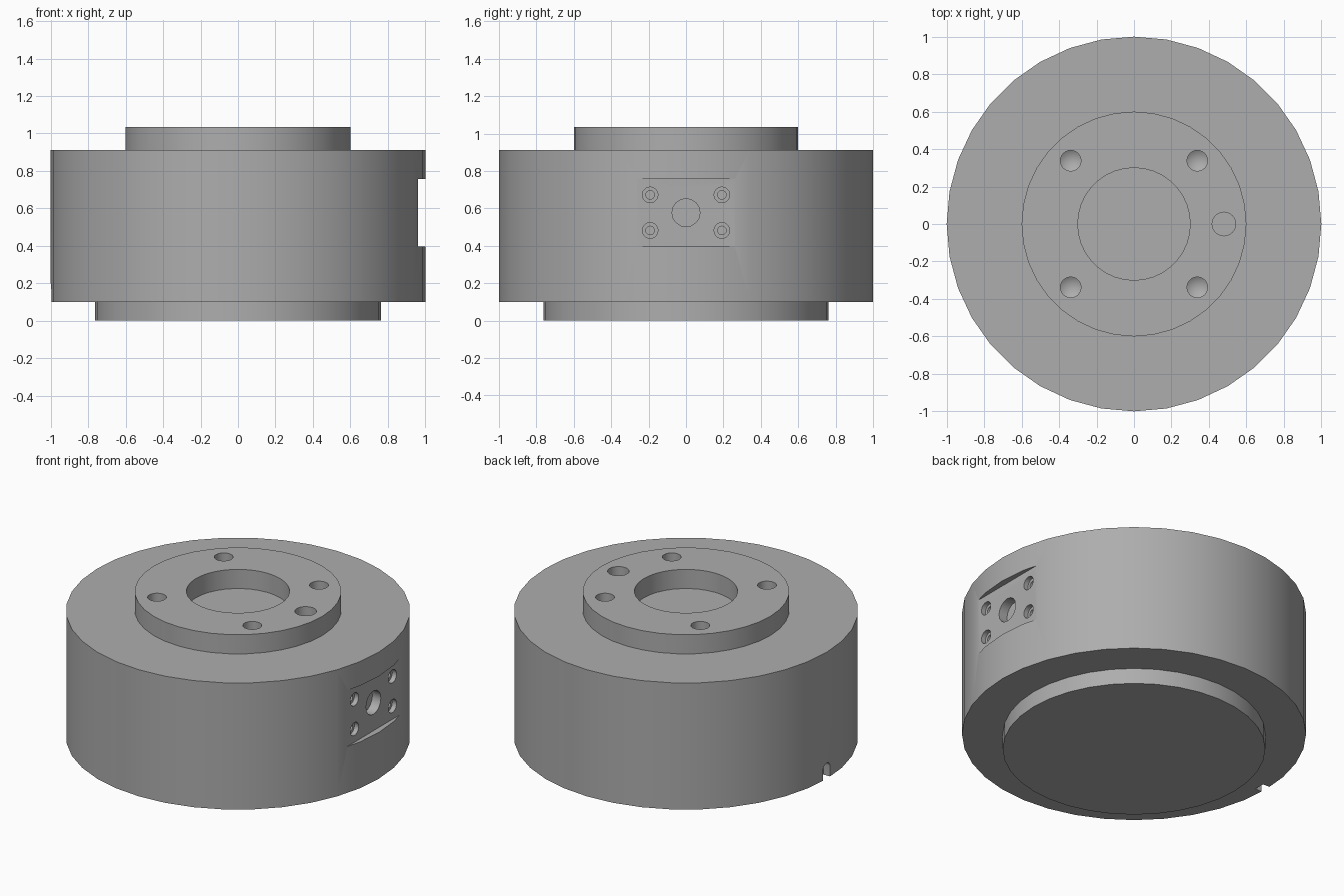
import bpy, bmesh
from math import cos, sin, pi, radians
from mathutils import Matrix, Vector

old = bpy.data.objects.get("Cube")
if old:
    bpy.data.objects.remove(old)

GREY = (0.42, 0.42, 0.42, 1)
metal = bpy.data.materials.new("machined grey")
metal.use_nodes = True
metal.diffuse_color = GREY
metal.node_tree.nodes["Principled BSDF"].inputs["Base Color"].default_value = GREY

TO_SIDE = Matrix.Rotation(pi / 2, 4, 'Y')   # turns local z to +x


def add_object(name, bm):
    bmesh.ops.recalc_face_normals(bm, faces=bm.faces)
    mesh = bpy.data.meshes.new(name)
    bm.to_mesh(mesh)
    bm.free()
    ob = bpy.data.objects.new(name, mesh)
    bpy.context.collection.objects.link(ob)
    mesh.materials.append(metal)
    return ob


def turned(name, profile, sides=36, matrix=Matrix()):
    """Solid of revolution from (radius, z) pairs; radius 0 makes a tip."""
    bm = bmesh.new()
    rings = []
    for r, z in profile:
        count = sides if r else 1
        rings.append([bm.verts.new((r * cos(2 * pi * i / sides), r * sin(2 * pi * i / sides), z))
                      for i in range(count)])
    for a, b in zip(rings, rings[1:]):
        for i in range(sides):
            j = (i + 1) % sides
            quad = [a[i % len(a)], a[j % len(a)], b[j % len(b)], b[i % len(b)]]
            bm.faces.new(list(dict.fromkeys(quad)))
    for ring in (rings[0], rings[-1]):
        if len(ring) > 1:
            bm.faces.new(ring)
    bm.transform(matrix)
    return add_object(name, bm)


def rounded_block(name, width, height, radius, x0, x1, centre):
    """Prism along x with a rounded rectangular outline in y and z."""
    bm = bmesh.new()
    outline = []
    for k, (sy, sz) in enumerate([(1, 1), (-1, 1), (-1, -1), (1, -1)]):
        for step in range(7):
            a = radians(90 * k + 15 * step)
            outline.append((centre[0] + sy * (width / 2 - radius) + radius * cos(a),
                            centre[1] + sz * (height / 2 - radius) + radius * sin(a)))
    face = bm.faces.new([bm.verts.new((x0, y, z)) for y, z in outline])
    top = bmesh.ops.extrude_face_region(bm, geom=[face])["geom"]
    moved = [v for v in top if isinstance(v, bmesh.types.BMVert)]
    bmesh.ops.translate(bm, verts=moved, vec=(x1 - x0, 0, 0))
    return add_object(name, bm)


def cut(target, cutters):
    for c in cutters:
        c.hide_render = True
        mod = target.modifiers.new("cut", 'BOOLEAN')
        mod.operation, mod.solver, mod.object = 'DIFFERENCE', 'EXACT', c
        bpy.context.view_layer.objects.active = target
        bpy.ops.object.modifier_apply(modifier=mod.name)
        bpy.data.objects.remove(c)


# Main turned parts
base = turned("base_disc", [(0.763, 0), (0.763, 0.1)])
body = turned("main_body", [(1, 0.1), (1, 0.912)])
flange = turned("top_flange", [(0.6, 0.912), (0.6, 1.035)])

# Flange: central bore, four drilled holes, one dowel hole
BORE, TOP = 0.3, 1.035
cutters = [turned("bore_cutter", [(BORE, 0.85), (BORE, 1.1)])]
for sx in (1, -1):
    for sy in (1, -1):
        place = Matrix.Translation((sx * 0.338, sy * 0.338, TOP))
        cutters.append(turned("drill_cutter", [(0, -0.115), (0.055, -0.08), (0.055, 0.05)], 24, place))
dowel = Matrix.Translation((0.48, 0, TOP))
cutters.append(turned("dowel_cutter", [(0.063, -0.1), (0.063, 0.05)], 24, dowel))
cut(flange, cutters)

# Side pocket with a connector opening and four counterbored screw holes
FLOOR, MID = 0.961, 0.577
cutters = [rounded_block("pocket_cutter", 0.56, 0.36, 0.02, FLOOR, 1.1, (0, MID))]
opening = Matrix.Translation((FLOOR, 0, MID)) @ TO_SIDE
cutters.append(turned("opening_cutter", [(0.075, -0.06), (0.075, 0.08)], 16, opening))
for sy in (1, -1):
    for sz in (1, -1):
        place = Matrix.Translation((FLOOR, sy * 0.192, MID + sz * 0.095)) @ TO_SIDE
        steps = [(0.023, -0.08), (0.023, -0.03), (0.042, -0.03), (0.042, 0.08)]
        cutters.append(turned("screw_cutter", steps, 20, place))

# Round-topped notch in the lower edge opposite the pocket
cutters.append(rounded_block("notch_cutter", 0.07, 0.2, 0.034, -1.1, -0.95, (0, 0.1)))
cut(body, cutters)

# Smooth walls, sharp rims
for ob in (base, body, flange):
    bpy.ops.object.select_all(action='DESELECT')
    ob.select_set(True)
    bpy.context.view_layer.objects.active = ob
    bpy.ops.object.shade_smooth_by_angle(angle=radians(30))
